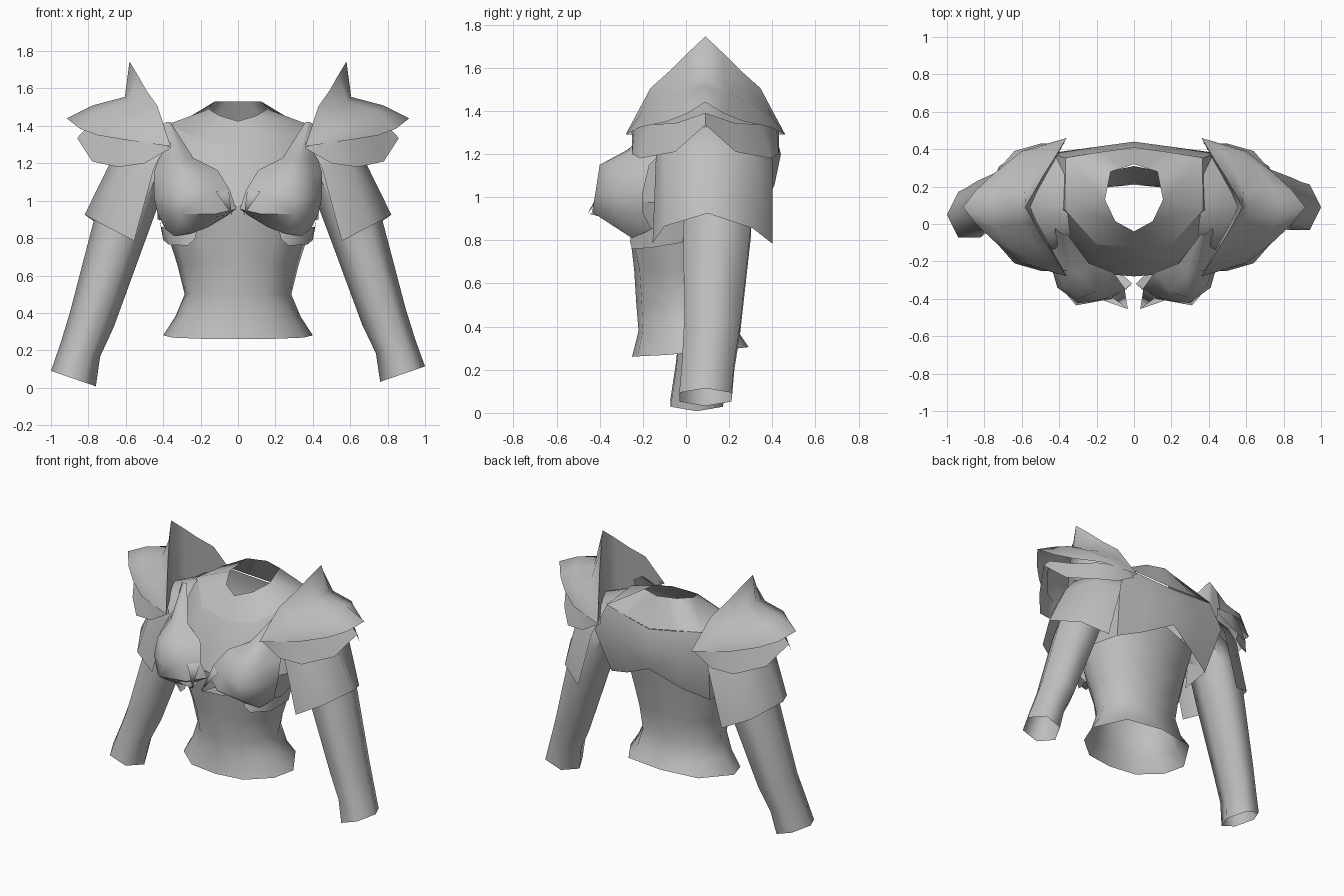
import bpy, bmesh, math
from mathutils import Vector

grey = bpy.data.materials.new("plain grey")
grey.diffuse_color = (0.52, 0.52, 0.52, 1)


def loft(name, rows, closed=False, mirror=True, angle=40):
    """Skin a sheet or tube through rows of points."""
    bm = bmesh.new()
    grid = [[bm.verts.new(p) for p in row] for row in rows]
    for a, b in zip(grid, grid[1:]):
        n = len(a)
        for i in range(n if closed else n - 1):
            j = (i + 1) % n
            bm.faces.new((a[i], b[i], b[j], a[j]))
    if mirror:
        geom = bm.verts[:] + bm.edges[:] + bm.faces[:]
        bmesh.ops.mirror(bm, geom=geom, axis='X', merge_dist=-1)
    bmesh.ops.remove_doubles(bm, verts=bm.verts[:], dist=0.0005)
    bmesh.ops.recalc_face_normals(bm, faces=bm.faces[:])
    me = bpy.data.meshes.new(name)
    bm.to_mesh(me)
    bm.free()
    me.materials.append(grey)
    ob = bpy.data.objects.new(name, me)
    bpy.context.collection.objects.link(ob)
    bpy.ops.object.select_all(action='DESELECT')
    ob.select_set(True)
    bpy.context.view_layer.objects.active = ob
    bpy.ops.object.shade_smooth_by_angle(angle=math.radians(angle))
    return ob


def front_to_back(half, mid_y=0.09):
    """Half row (x, y offset, z) from corner to middle, repeated to the back corner."""
    return ([(x, mid_y - d, z) for x, d, z in half] +
            [(x, mid_y + d, z) for x, d, z in half[-2::-1]])


# Chest and collar: neck opening, shoulders, front plate
loft("chest", [
    [(0, -.04, 1.425), (.10, .015, 1.455), (.155, .13, 1.49), (.125, .28, 1.53),
     (.06, .30, 1.53), (0, .32, 1.53)],
    [(0, -.12, 1.28), (.20, -.11, 1.32), (.37, .08, 1.41), (.365, .355, 1.385),
     (.18, .385, 1.36), (0, .41, 1.335)],
], angle=60)
loft("chest_front", [
    [(0, -.12, 1.28), (.20, -.11, 1.32), (.37, .08, 1.41)],
    [(0, -.19, 1.13), (.23, -.22, 1.17), (.44, .05, 1.25)],
    [(0, -.28, .97), (.25, -.26, .98), (.43, .02, .98)],
], angle=60)

# Back band wrapping from armpit to armpit, arched at its lower edge
loft("back_band", [
    [(.37, .08, 1.41), (.365, .35, 1.385), (.18, .38, 1.355), (0, .405, 1.33)],
    [(.44, .05, 1.25), (.44, .38, 1.20), (.22, .41, 1.20), (0, .44, 1.20)],
    [(.43, .02, .90), (.38, .28, .89), (.21, .35, .95), (0, .41, 1.055)],
], angle=70)

# Waist with flared hem, tucked under the back
loft("waist", [
    [(0, -.28, .97), (.22, -.26, .97), (.37, -.13, .98), (.42, .03, .99), (.30, .25, 1.05), (0, .31, 1.10)],
    [(0, -.26, .83), (.20, -.25, .82), (.33, -.13, .83), (.38, .03, .83), (.26, .23, .88), (0, .27, .90)],
    [(0, -.24, .66), (.17, -.215, .66), (.285, -.10, .66), (.325, .03, .66), (.22, .20, .66), (0, .23, .66)],
    [(0, -.23, .50), (.15, -.205, .50), (.25, -.09, .50), (.285, .03, .50), (.20, .19, .50), (0, .21, .50)],
    [(0, -.22, .38), (.17, -.20, .38), (.29, -.09, .38), (.335, .04, .38), (.23, .21, .38), (0, .24, .38)],
    [(0, -.25, .26), (.20, -.225, .262), (.35, -.10, .268), (.40, .04, .28), (.27, .25, .30), (0, .29, .305)],
], angle=70)

# Bust cups with shoulder straps (inner edge to outer edge)
loft("bust_cup", [
    [(.36, -.05, 1.42), (.37, -.06, 1.42), (.385, -.05, 1.42), (.40, -.04, 1.41), (.42, -.02, 1.40)],
    [(.24, -.21, 1.23), (.28, -.27, 1.22), (.33, -.26, 1.22), (.38, -.20, 1.22), (.43, -.10, 1.21)],
    [(.11, -.26, 1.165), (.20, -.36, 1.15), (.30, -.40, 1.15), (.39, -.33, 1.14), (.45, -.17, 1.15)],
    [(.045, -.35, 1.06), (.16, -.40, 1.04), (.30, -.42, 1.02), (.41, -.34, 1.02), (.45, -.20, 1.02)],
    [(.01, -.32, .955), (.12, -.40, .93), (.31, -.435, .93), (.40, -.33, .92), (.43, -.20, .93)],
    [(.06, -.27, .92), (.16, -.28, .86), (.25, -.27, .825), (.34, -.25, .81), (.39, -.16, .85)],
], angle=60)

# Pointed tabs at the inner edge of each cup
loft("cup_tab", [
    [(.05, -.35, 1.06), (.12, -.39, 1.05)],
    [(.033, -.455, .925), (.033, -.455, .925)],
    [(.07, -.34, .92), (.19, -.40, .91)],
])

# Flaps under the cups
loft("under_bust_flap", [
    [(.22, -.25, .84), (.33, -.22, .85), (.41, -.12, .86), (.42, 0, .90)],
    [(.23, -.26, .795), (.27, -.25, .76), (.37, -.165, .765), (.40, -.015, .79)],
])

# Shoulder guards: upper shell with spiked crest and inner wall, and a lower plate
corner = (.36, .37, 1.29)
crest = [corner, (.43, .255, 1.505), (.49, .16, 1.59), (.535, .08, 1.67), (.58, 0, 1.745)]
loft("shoulder_guard_upper", [front_to_back(h) for h in (
    crest,
    [corner, (.48, .29, 1.41), (.54, .19, 1.48), (.585, .09, 1.53), (.605, 0, 1.555)],
    [corner, (.54, .31, 1.37), (.66, .22, 1.43), (.74, .11, 1.48), (.775, 0, 1.51)],
    [corner, (.60, .30, 1.325), (.75, .18, 1.35), (.845, .09, 1.385), (.915, 0, 1.44)],
)], angle=75)
loft("shoulder_guard_inner_wall", [front_to_back(h) for h in (
    crest,
    [corner, (.425, .25, 1.29), (.475, .16, 1.30), (.52, .08, 1.31), (.555, 0, 1.32)],
)], angle=60)
loft("shoulder_guard_lower", [front_to_back(h) for h in (
    [(.36, .34, 1.31), (.49, .33, 1.325), (.61, .26, 1.335), (.72, .13, 1.345), (.81, 0, 1.39)],
    [(.36, .34, 1.28), (.50, .34, 1.20), (.64, .30, 1.18), (.78, .14, 1.21), (.86, 0, 1.335)],
)], angle=30)

# Short flared sleeves rising to the shoulder, open on the inside
loft("short_sleeve", [
    [(.34, -.06, 1.34), (.35, .02, 1.39), (.36, .10, 1.40), (.36, .26, 1.39), (.36, .35, 1.37)],
    [(.42, -.13, 1.23), (.54, -.10, 1.28), (.60, .10, 1.31), (.56, .31, 1.28), (.43, .38, 1.23)],
    [(.45, -.14, 1.17), (.60, -.10, 1.20), (.68, .10, 1.21), (.62, .32, 1.20), (.45, .40, 1.17)],
    [(.555, -.155, .785), (.71, -.10, .865), (.82, .10, .925), (.72, .31, .855), (.555, .40, .785)],
], angle=60)

# Long sleeves: six-sided tubes along a tilted path, open at the wrist
path = [  # x, y, z, half width, half depth
    (.42, .14, 1.26, .09, .14), (.49, .14, 1.17, .13, .17), (.56, .15, 1.04, .145, .18),
    (.635, .145, .84, .145, .18), (.78, .12, .38, .122, .15),
    (.843, .103, .22, .11, .14), (.88, .09, .073, .125, .14)]
across = Vector((.96, 0, .33))
for side, name in ((1, "right_long_sleeve"), (-1, "left_long_sleeve")):
    rows = []
    for k, (x, y, z, w, d) in enumerate(path):
        drop = 0.04 * max(0, k - 2) / 4 if side < 0 else 0
        ring = []
        for i in range(6):
            a = math.radians(60 * i)
            p = Vector((x, y - drop, z - drop * .6)) + across * (w * math.cos(a))
            p.y += d * math.sin(a)
            ring.append((p.x * side, p.y, p.z))
        rows.append(ring)
    loft(name, rows, closed=True, mirror=False, angle=65)
